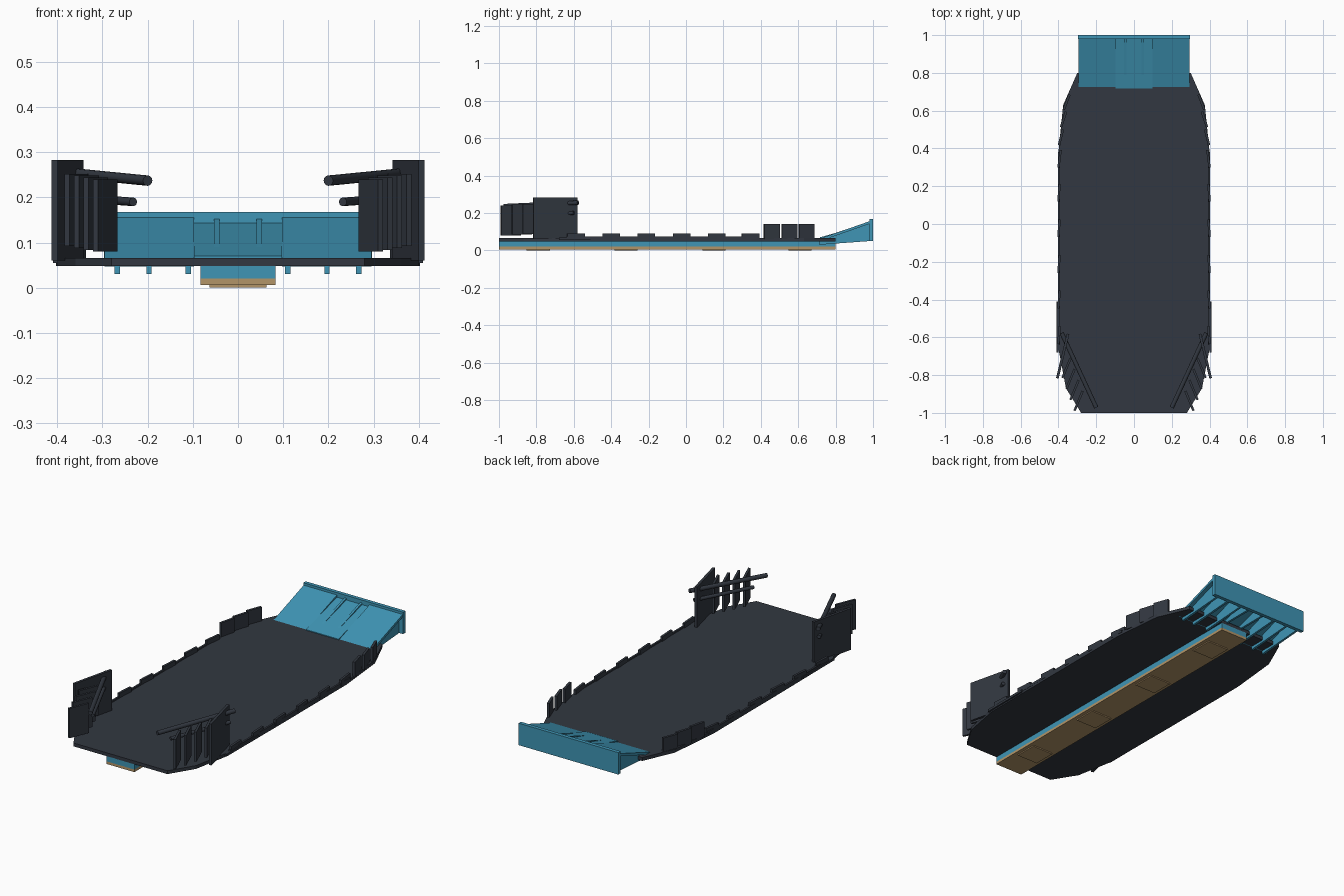
import bpy, bmesh, math
from mathutils import Vector

if "Cube" in bpy.data.objects:
    bpy.data.objects.remove(bpy.data.objects["Cube"])


def material(name, rgb):
    m = bpy.data.materials.new(name)
    m.diffuse_color = (*rgb, 1)
    m.use_nodes = True
    m.node_tree.nodes["Principled BSDF"].inputs["Base Color"].default_value = m.diffuse_color
    return m


DARK = material("dark_slate", (0.032, 0.039, 0.052))
BLUE = material("sea_blue", (0.05, 0.30, 0.46))
TAN = material("sand_tan", (0.45, 0.30, 0.14))


def prism(name, pts, offset, mat):
    """Extrude a polygon of 3D points along offset."""
    bm = bmesh.new()
    face = bm.faces.new([bm.verts.new(p) for p in pts])
    ext = bmesh.ops.extrude_face_region(bm, geom=[face])
    bmesh.ops.translate(bm, vec=offset,
                        verts=[v for v in ext["geom"] if isinstance(v, bmesh.types.BMVert)])
    bmesh.ops.recalc_face_normals(bm, faces=bm.faces)
    me = bpy.data.meshes.new(name)
    bm.to_mesh(me)
    bm.free()
    me.materials.append(mat)
    ob = bpy.data.objects.new(name, me)
    bpy.context.collection.objects.link(ob)
    return ob


def box(name, x, y, z, mat):
    pts = [(x[0], y[0], z[0]), (x[1], y[0], z[0]), (x[1], y[1], z[0]), (x[0], y[1], z[0])]
    return prism(name, pts, (0, 0, z[1] - z[0]), mat)


def slab(name, a, b, z, t, mat):
    """Upright plate whose plan centreline runs from a to b."""
    a, b = Vector(a), Vector(b)
    d = (b - a).normalized()
    n = Vector((-d.y, d.x)) * t / 2
    pts = [(*p, z[0]) for p in (a - n, b - n, b + n, a + n)]
    return prism(name, pts, (0, 0, z[1] - z[0]), mat)


def sheet(name, x, profile, mat):
    """Side profile in (y, z) extruded across x."""
    return prism(name, [(x[0], y, z) for y, z in profile], (x[1] - x[0], 0, 0), mat)


def rod(name, a, b, r, mat):
    a, b = Vector(a), Vector(b)
    bpy.ops.mesh.primitive_cylinder_add(vertices=12, radius=r, depth=(b - a).length,
                                        location=(a + b) / 2)
    ob = bpy.context.object
    ob.name = name
    ob.rotation_euler = (b - a).to_track_quat('Z', 'Y').to_euler()
    ob.data.materials.append(mat)
    bpy.ops.object.shade_smooth_by_angle(angle=math.radians(40))


# Deck plate with tapered ends
half = [(0.28, -1), (0.36, -0.87), (0.40, -0.66), (0.403, -0.2),
        (0.403, 0.35), (0.375, 0.63), (0.30, 0.80)]
outline = half + [(-x, y) for x, y in reversed(half)]
prism("deck", [(x, y, 0.048) for x, y in outline], (0, 0, 0.018), DARK)

# Central keel beam, shoe and wear pads
box("keel_beam", (-0.083, 0.083), (-1, 0.80), (0.02, 0.049), BLUE)
box("keel_shoe", (-0.083, 0.083), (-1, 0.80), (0.006, 0.02), TAN)
for i, y in enumerate((-0.79, -0.32, 0.15, 0.61)):
    box(f"keel_pad_{i}", (-0.063, 0.063), (y - 0.062, y + 0.062), (0, 0.006), TAN)

# Ramp: two side panels, gentler centre panel, end wall with cap
for s in (-1, 1):
    sheet("ramp_side_panel", (s * 0.097, s * 0.295),
          [(0.71, 0.061), (0.985, 0.157), (0.985, 0.143), (0.71, 0.047)], BLUE)
sheet("ramp_centre_panel", (-0.097, 0.097),
      [(0.717, 0.07), (0.985, 0.145), (0.985, 0.131), (0.717, 0.055)], BLUE)
box("ramp_end_wall", (-0.297, 0.297), (0.98, 1.0), (0.05, 0.168), BLUE)

for s in (-1, 1):
    # Ribs below the ramp and guide strips on it
    for x in (0.11, 0.197, 0.267):
        sheet("ramp_rib", (s * x - 0.006, s * x + 0.006),
              [(0.71, 0.03), (0.985, 0.05), (0.985, 0.15), (0.71, 0.055)], BLUE)
    sheet("ramp_guide_strip", (s * 0.047 - 0.006, s * 0.047 + 0.006),
          [(0.73, 0.06), (0.985, 0.06), (0.985, 0.154), (0.73, 0.071)], BLUE)

    # Low edge blocks along the deck
    for y in (-0.588, -0.40, -0.212, -0.022, 0.165, 0.345):
        dx = 0.006 if y < 0.3 else 0.012
        slab("edge_block", (s * 0.400, y - 0.047), (s * (0.400 - dx), y + 0.047),
             (0.06, 0.091), 0.012, DARK)
    # Thin edge strip running along the deck side
    slab("edge_strip", (s * 0.404, -0.68), (s * 0.404, -0.41), (0.055, 0.068), 0.010, DARK)
    slab("edge_rail", (s * 0.398, -0.64), (s * 0.398, 0.38), (0.06, 0.074), 0.010, DARK)

    # Taller shields near the ramp
    for a, b in (((0.397, 0.417), (0.377, 0.50)), ((0.387, 0.512), (0.360, 0.595)),
                 ((0.372, 0.605), (0.342, 0.685))):
        slab("bow_shield", (s * a[0], a[1]), (s * b[0], b[1]), (0.06, 0.141), 0.013, DARK)

    # Large front screen and its stepped slats
    slab("front_screen", (s * 0.349, -0.582), (s * 0.406, -0.817), (0.06, 0.283), 0.014, DARK)
    for i in range(4):
        x, y = 0.379 - 0.0213 * i, -0.815 - 0.058 * i
        slab(f"front_slat_{i}", (s * (x - 0.043), y + 0.105), (s * x, y),
             (0.092 - 0.004 * i, 0.252 - 0.004 * i), 0.012, DARK)

    # Two rods reaching inward from the screen
    rod("upper_rod", (s * 0.383, -0.577, 0.255), (s * 0.200, -0.972, 0.237), 0.0115, DARK)
    rod("lower_rod", (s * 0.372, -0.60, 0.200), (s * 0.232, -0.905, 0.190), 0.0095, DARK)
